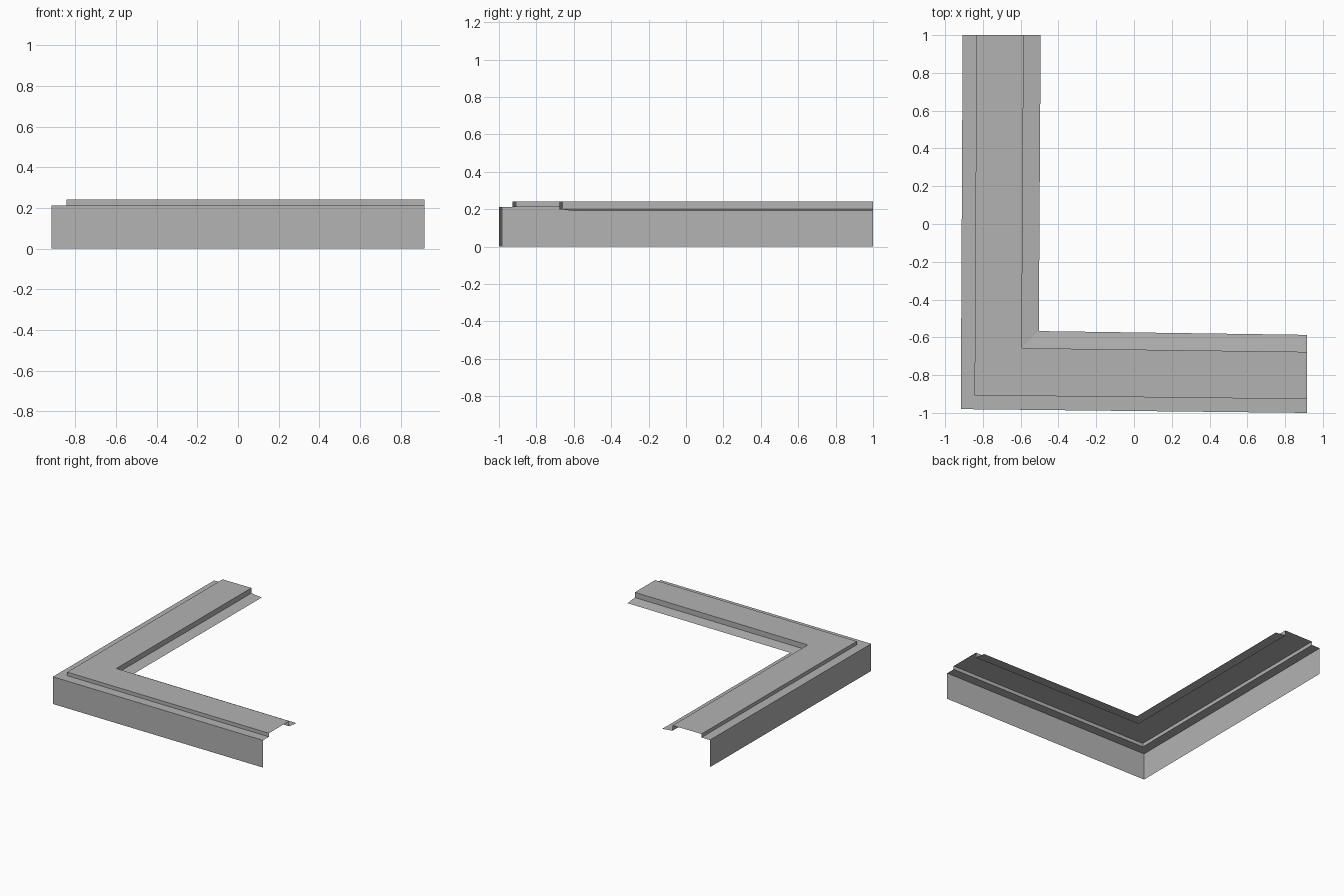
import bpy
import bmesh

cube = bpy.data.objects.get("Cube")
if cube:
    bpy.data.objects.remove(cube, do_unlink=True)

# Single grey finish
grey = bpy.data.materials.new("plain grey")
grey.use_nodes = True
colour = (0.45, 0.45, 0.45, 1)
grey.diffuse_color = colour
grey.node_tree.nodes["Principled BSDF"].inputs["Base Color"].default_value = colour

# Cross-section of the thin trim: inset from the outer edge, height
profile = [
    (0, 0), (0, 0.213),            # outer wall
    (0.073, 0.213),                # ledge
    (0.073, 0.241), (0.323, 0.241),  # raised cap
    (0.323, 0.2), (0.413, 0.19),   # inner drop and sloping lip
]


def section(bm, x, y, dx, dy):
    """Place the cross-section, moving inwards along (dx, dy)."""
    return [bm.verts.new((x + d * dx, y + d * dy, z)) for d, z in profile]


# Sweep: back end, mitred corner, right end (arms are slightly out of square)
bm = bmesh.new()
rings = [
    section(bm, -0.907, 1, 1, 0),
    section(bm, -0.917, -0.98, 1, 1),
    section(bm, 0.917, -1, 0, 1),
]
for a, b in zip(rings, rings[1:]):
    for i in range(len(profile) - 1):
        bm.faces.new((a[i], b[i], b[i + 1], a[i + 1]))

mesh = bpy.data.meshes.new("corner_trim")
bm.to_mesh(mesh)
bm.free()
mesh.materials.append(grey)
trim = bpy.data.objects.new("corner_trim", mesh)
bpy.context.collection.objects.link(trim)
